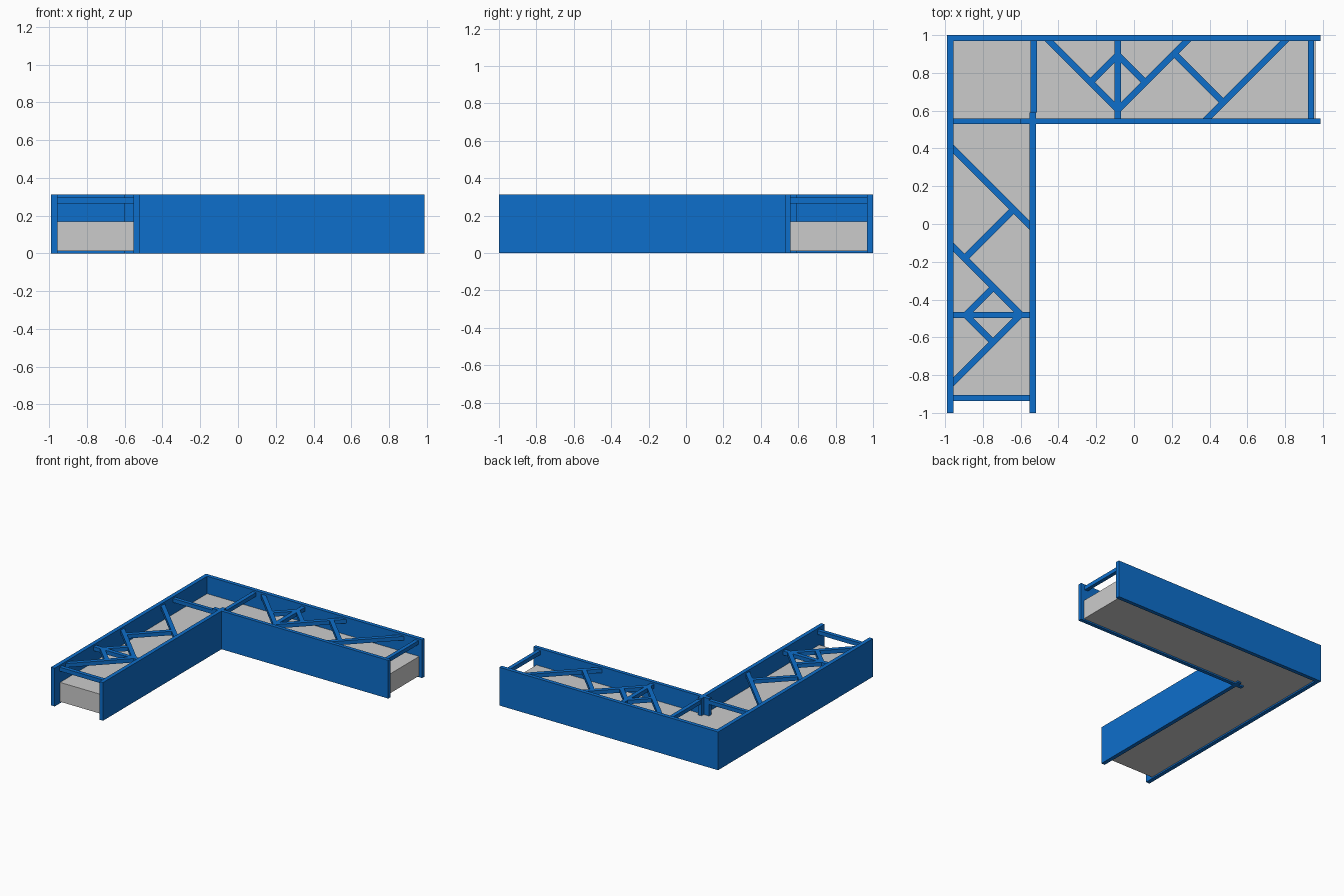
import bpy, bmesh, math
from mathutils import Matrix, Vector

if "Cube" in bpy.data.objects:
    bpy.data.objects.remove(bpy.data.objects["Cube"])

blue = bpy.data.materials.new("blue_paint")
blue.diffuse_color = (0.004, 0.156, 0.597, 1)
blue.use_nodes = True
blue.node_tree.nodes["Principled BSDF"].inputs["Base Color"].default_value = blue.diffuse_color


def finish(name, bm, mat=None):
    bmesh.ops.recalc_face_normals(bm, faces=bm.faces)
    me = bpy.data.meshes.new(name)
    bm.to_mesh(me)
    bm.free()
    ob = bpy.data.objects.new(name, me)
    bpy.context.collection.objects.link(ob)
    if mat:
        me.materials.append(mat)
    return ob


def box(name, x0, x1, y0, y1, z0, z1, mat=blue):
    bm = bmesh.new()
    m = Matrix.Translation(((x0 + x1) / 2, (y0 + y1) / 2, (z0 + z1) / 2))
    m = m @ Matrix.Diagonal((x1 - x0, y1 - y0, z1 - z0, 1))
    bmesh.ops.create_cube(bm, size=1, matrix=m)
    return finish(name, bm, mat)


Z0, Z1 = 0.265, 0.297     # height range of all the top braces
H = 0.312                 # wall height


def brace(name, a, b, width=0.034):
    a, b = Vector(a), Vector(b)
    d, c = b - a, (a + b) / 2
    bm = bmesh.new()
    m = Matrix.Translation((c.x, c.y, (Z0 + Z1) / 2))
    m = m @ Matrix.Rotation(math.atan2(d.y, d.x), 4, 'Z')
    m = m @ Matrix.Diagonal((d.length, width, Z1 - Z0, 1))
    bmesh.ops.create_cube(bm, size=1, matrix=m)
    return finish(name, bm, blue)


# Side walls; the inner pair cross at the corner
box("outer_left_wall", -0.99, -0.957, -1, 1, 0, H)
box("outer_back_wall", -0.957, 0.987, 0.968, 1, 0, H)
box("inner_leg_wall", -0.553, -0.52, -1, 0.59, 0, H)
box("inner_arm_wall_stub", -0.60, -0.553, 0.53, 0.56, 0, H)
box("inner_arm_wall", -0.52, 0.987, 0.53, 0.56, 0, H)

# L-shaped grey floor slab
bm = bmesh.new()
outline = [(-0.957, -0.93), (-0.553, -0.93), (-0.553, 0.56),
           (0.96, 0.56), (0.96, 0.968), (-0.957, 0.968)]
face = bm.faces.new([bm.verts.new((x, y, 0.012)) for x, y in outline])
ext = bmesh.ops.extrude_face_region(bm, geom=[face])
bmesh.ops.translate(bm, vec=(0, 0, 0.158),
                    verts=[v for v in ext["geom"] if isinstance(v, bmesh.types.BMVert)])
finish("floor_slab", bm)

# Straight cross bars at the corner and at the open ends
box("corner_bar_leg", -0.957, -0.60, 0.53, 0.56, Z0, Z1)
box("corner_bar_arm", -0.547, -0.515, 0.59, 0.968, Z0, Z1)
box("end_bar_arm", 0.922, 0.953, 0.56, 0.968, Z0, Z1)
box("end_bar_leg", -0.957, -0.553, -0.937, -0.905, Z0, Z1)

# Truss pattern, laid out on the arm and turned 90 degrees for the leg
truss = [
    ((-0.46, 0.98), (-0.085, 0.605)),
    ((-0.087, 0.55), (-0.087, 0.975)),
    ((-0.085, 0.605), (0.29, 0.98)),
    ((-0.087, 0.895), (-0.225, 0.757)),
    ((-0.087, 0.895), (0.055, 0.753)),
    ((0.21, 0.905), (0.465, 0.65)),
    ((0.81, 0.98), (0.378, 0.548)),
]
for i, (a, b) in enumerate(truss):
    brace(f"arm_brace_{i}", a, b)
    brace(f"leg_brace_{i}", *[(-y + 0.005, x - 0.395) for x, y in (a, b)])
